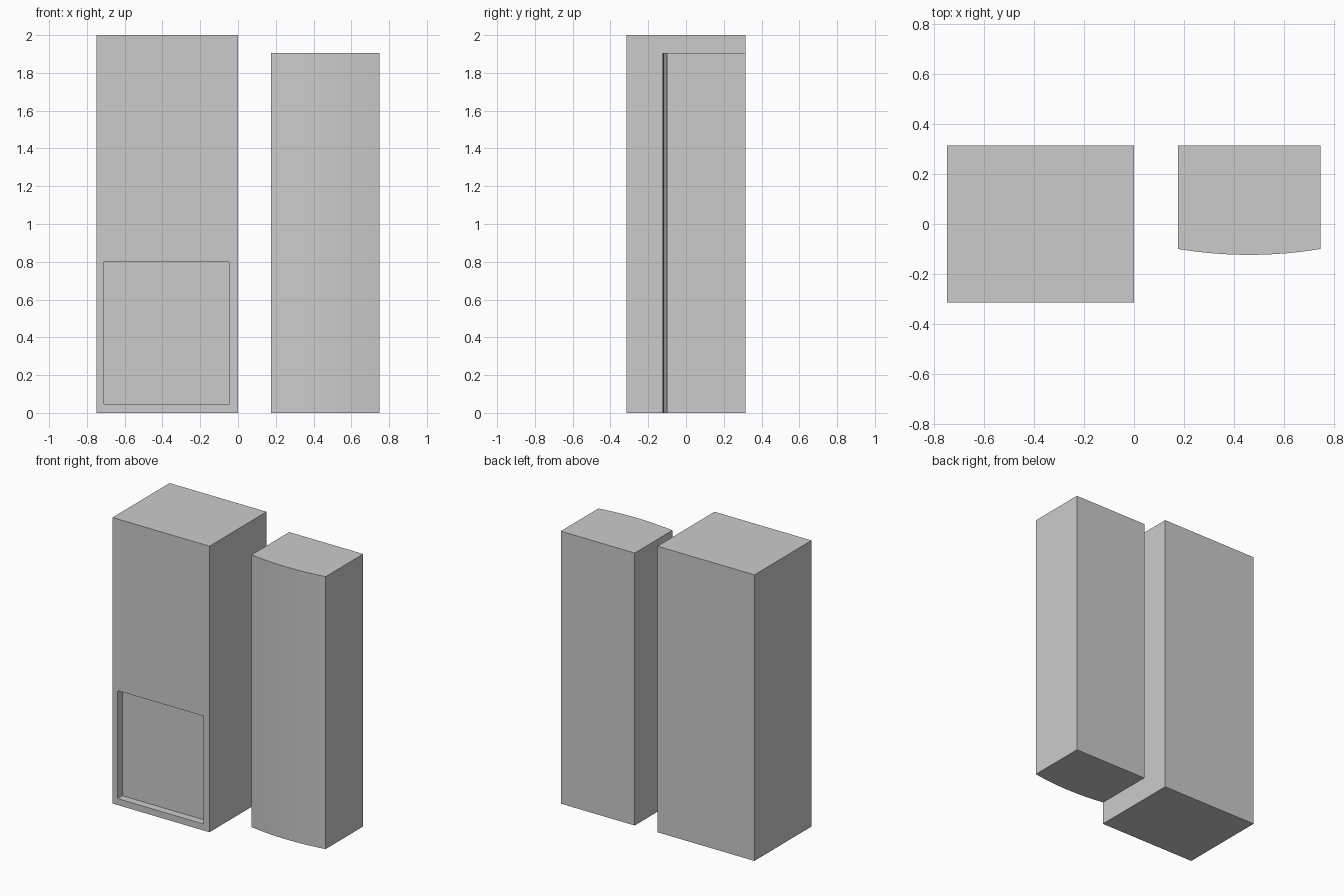
import bpy
import bmesh
import math

if "Cube" in bpy.data.objects:
    bpy.data.objects.remove(bpy.data.objects["Cube"])


def extrude_profile(name, points, height):
    """Make a closed prism from a floor-plan outline."""
    bm = bmesh.new()
    base = bm.faces.new([bm.verts.new((x, y, 0)) for x, y in points])
    top = bmesh.ops.extrude_face_region(bm, geom=[base])["geom"]
    verts = [g for g in top if isinstance(g, bmesh.types.BMVert)]
    bmesh.ops.translate(bm, verts=verts, vec=(0, 0, height))
    bmesh.ops.recalc_face_normals(bm, faces=bm.faces)
    mesh = bpy.data.meshes.new(name)
    bm.to_mesh(mesh)
    bm.free()
    obj = bpy.data.objects.new(name, mesh)
    bpy.context.collection.objects.link(obj)
    return obj


def rectangle(x0, x1, y0, y1):
    return [(x0, y0), (x1, y0), (x1, y1), (x0, y1)]


BACK = 0.315

# Tall cabinet
cabinet = extrude_profile("tall_cabinet", rectangle(-0.75, 0, -BACK, BACK), 2.0)

# Shallow recess in the lower front, with slightly softened corners
cutter = extrude_profile("recess_cutter", rectangle(-0.71, -0.045, -0.40, -0.262), 0.755)
cutter.location.z = 0.045
bm = bmesh.new()
bm.from_mesh(cutter.data)
depth_edges = [e for e in bm.edges
               if abs(e.verts[0].co.y - e.verts[1].co.y) > 0.1]
bmesh.ops.bevel(bm, geom=depth_edges, offset=0.006, segments=2,
                profile=0.5, affect='EDGES')
bm.to_mesh(cutter.data)
bm.free()
cutter.hide_render = True
cutter.hide_viewport = True
cut = cabinet.modifiers.new("recess", 'BOOLEAN')
cut.operation = 'DIFFERENCE'
cut.solver = 'EXACT'
cut.object = cutter

# Shorter cabinet with a gently bowed front
left, right, side_y, bow, steps = 0.176, 0.748, -0.1, 0.024, 8
middle, half = (left + right) / 2, (right - left) / 2
outline = []
for i in range(steps + 1):
    t = -1 + 2 * i / steps
    outline.append((middle + half * t, side_y - bow * (1 - t * t)))
outline += [(right, BACK), (left, BACK)]
bowed = extrude_profile("bowed_cabinet", outline, 1.905)
bpy.context.view_layer.objects.active = bowed
bowed.select_set(True)
bpy.ops.object.shade_smooth_by_angle(angle=math.radians(30))
